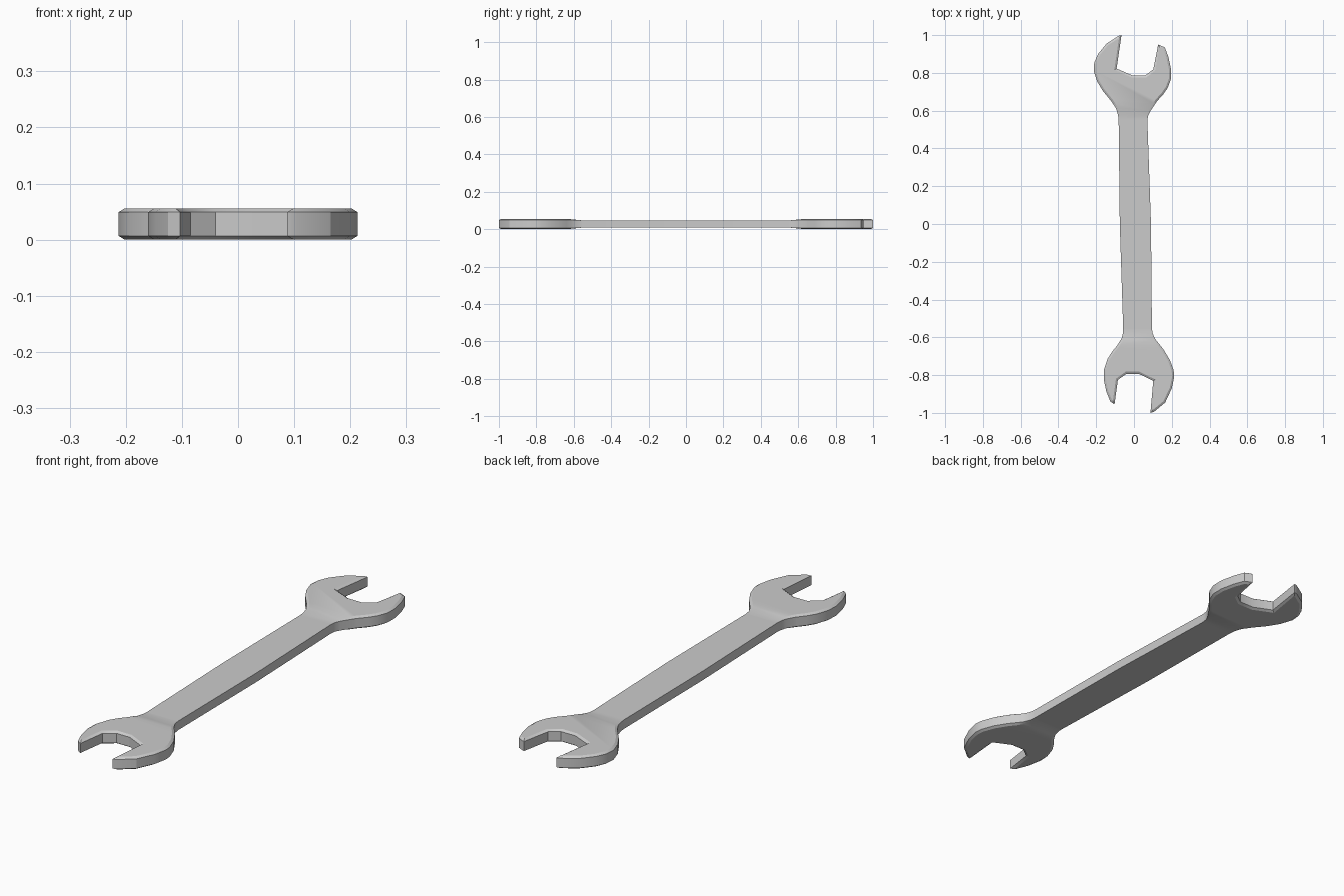
import bpy, bmesh, math

if "Cube" in bpy.data.objects:
    bpy.data.objects.remove(bpy.data.objects["Cube"])

HEIGHT = 0.056          # head thickness
CHAMFER = 0.007         # height of the head chamfer
SHANK_Z = (0.008, 0.048)  # bottom and top of the thinner handle

# Outline pieces, all running clockwise seen from above
upper_jaw = [(-0.08, 0.997), (-0.066, 1.0), (-0.092, 0.823), (-0.01, 0.787), (0.06, 0.787),
             (0.102, 0.818), (0.128, 0.95), (0.163, 0.935)]
upper_right = [(0.182, 0.885), (0.196, 0.82), (0.195, 0.765), (0.178, 0.72), (0.155, 0.687),
               (0.122, 0.65), (0.085, 0.595), (0.074, 0.572), (0.071, 0.545)]
handle_right = [(0.09, 0.0), (0.095, -0.555)]
lower_right = [(0.099, -0.58), (0.113, -0.61), (0.157, -0.665), (0.19, -0.72), (0.21, -0.775),
               (0.213, -0.81), (0.2, -0.87), (0.165, -0.945)]
lower_jaw = [(0.105, -0.995), (0.087, -1.0), (0.102, -0.83), (0.025, -0.793), (-0.04, -0.793),
             (-0.085, -0.825), (-0.103, -0.955), (-0.125, -0.94)]
lower_left = [(-0.147, -0.885), (-0.16, -0.82), (-0.158, -0.77), (-0.14, -0.715),
              (-0.115, -0.675), (-0.09, -0.645), (-0.065, -0.605), (-0.059, -0.58), (-0.057, -0.555)]
handle_left = [(-0.075, 0.0), (-0.081, 0.545)]
upper_left = [(-0.084, 0.575), (-0.094, 0.61), (-0.12, 0.65), (-0.165, 0.705), (-0.195, 0.755),
              (-0.213, 0.81), (-0.21, 0.855), (-0.19, 0.9), (-0.145, 0.955)]
outline = (upper_jaw + upper_right + handle_right + lower_right +
           lower_jaw + lower_left + handle_left + upper_left)

# Solid prism from the outline
bm = bmesh.new()
base = bm.faces.new([bm.verts.new((x, y, CHAMFER)) for x, y in outline])
ext = bmesh.ops.extrude_face_region(bm, geom=[base], use_keep_orig=True)
for v in ext["geom"]:
    if isinstance(v, bmesh.types.BMVert):
        v.co.z = HEIGHT - CHAMFER
bmesh.ops.recalc_face_normals(bm, faces=bm.faces)

# Chamfered rim on both flat sides
caps = [f for f in bm.faces if len(f.verts) == len(outline)]
for cap in caps:
    bmesh.ops.inset_region(bm, faces=[cap], thickness=0.011, depth=0, use_even_offset=True)
    z = HEIGHT if cap.normal.z > 0 else 0
    for v in cap.verts:
        v.co.z = z

# Cross cuts where the heads slope down to the handle
for y in (-0.64, -0.56, 0.56, 0.64):
    bmesh.ops.bisect_plane(bm, geom=bm.verts[:] + bm.edges[:] + bm.faces[:],
                           plane_co=(0, y, 0), plane_no=(0, 1, 0))

# Thin the handle, blending over the slopes
for v in bm.verts:
    t = min(max((0.64 - abs(v.co.y)) / 0.08, 0), 1)
    target = SHANK_Z[1] if v.co.z > HEIGHT / 2 else SHANK_Z[0]
    v.co.z += (target - v.co.z) * t

bmesh.ops.recalc_face_normals(bm, faces=bm.faces)
mesh = bpy.data.meshes.new("open_end_wrench")
bm.to_mesh(mesh)
bm.free()
wrench = bpy.data.objects.new("open_end_wrench", mesh)
bpy.context.collection.objects.link(wrench)
bpy.context.view_layer.objects.active = wrench
wrench.select_set(True)
bpy.ops.object.shade_smooth_by_angle(angle=math.radians(25))
